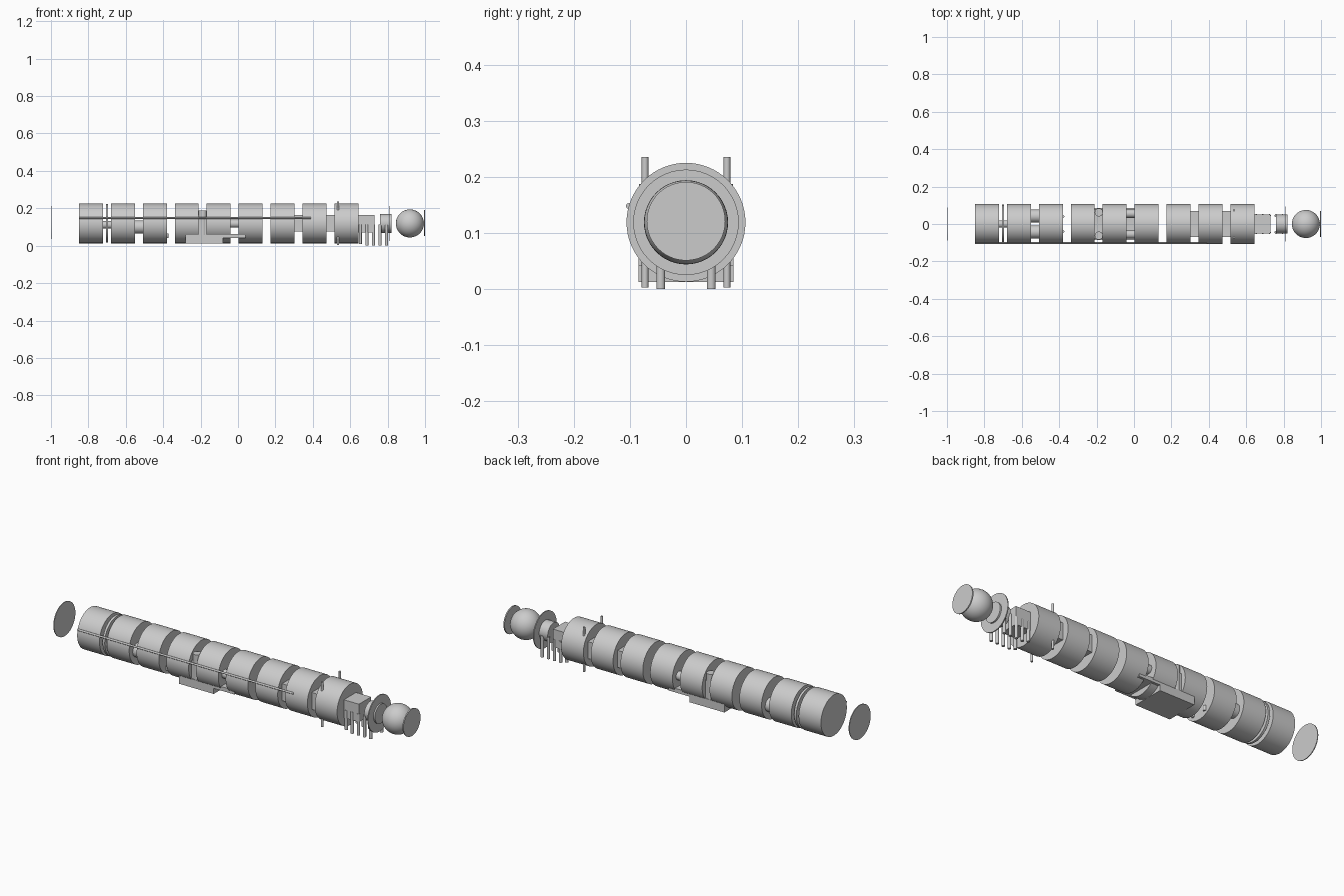
import bpy, math

if "Cube" in bpy.data.objects:
    bpy.data.objects.remove(bpy.data.objects["Cube"])

CZ = 0.119   # height of the long axis


def smooth(o):
    bpy.context.view_layer.objects.active = o
    o.select_set(True)
    bpy.ops.object.shade_smooth_by_angle(angle=math.radians(35))
    o.select_set(False)


def box(name, x, y, z):
    """Box from (min, max) ranges."""
    bpy.ops.mesh.primitive_cube_add(size=1, location=[(a + b) / 2 for a, b in (x, y, z)])
    o = bpy.context.object
    o.name = name
    o.scale = [b - a for a, b in (x, y, z)]
    return o


def rod_x(name, x0, x1, r, y=0, z=CZ, sides=32):
    """Cylinder along x."""
    bpy.ops.mesh.primitive_cylinder_add(vertices=sides, radius=r, depth=x1 - x0,
        location=((x0 + x1) / 2, y, z), rotation=(0, math.pi / 2, 0))
    o = bpy.context.object
    o.name = name
    smooth(o)
    return o


def rod_z(name, x, y, r, z0, z1, sides=16):
    """Cylinder along z."""
    bpy.ops.mesh.primitive_cylinder_add(vertices=sides, radius=r, depth=z1 - z0,
        location=(x, y, (z0 + z1) / 2))
    o = bpy.context.object
    o.name = name
    smooth(o)
    return o


# Nine hull sections
for i in range(9):
    x = -0.85 + i * 0.1707
    rod_x(f"hull_section_{i + 1}", x, x + 0.128, 0.106, sides=64)

# End caps, bulkhead and collar
rod_x("rear_cap", -1.0, -0.996, 0.088, z=0.124, sides=48)
rod_x("front_window", 0.994, 1.0, 0.07, z=0.121, sides=48)
rod_x("front_flange", 0.809, 0.814, 0.094, sides=48)
rod_x("rear_bulkhead", -0.706, -0.694, 0.103, sides=48)
rod_x("drive_shaft", -0.73, -0.67, 0.02, z=0.112)

# Nose sphere and sensor head
bpy.ops.mesh.primitive_uv_sphere_add(segments=48, ring_count=24, radius=0.075,
                                     location=(0.919, 0, CZ))
nose = bpy.context.object
nose.name = "nose_sphere"
nose.rotation_euler = (0, math.pi / 2, 0)
smooth(nose)
rod_x("sensor_head", 0.76, 0.822, 0.05, sides=48)

# Internal equipment showing in the gaps
box("forward_electronics", (0.62, 0.73), (-0.05, 0.05), (0.07, 0.163))
box("mid_electronics", (0.29, 0.53), (-0.07, 0.07), (0.075, 0.163))
box("central_core", (-0.22, -0.16), (-0.08, 0.08), (0.05, 0.15))
for s in (-1, 1):
    side = "left" if s > 0 else "right"
    rod_z(f"tank_{side}", -0.188, s * 0.062, 0.022, 0.045, 0.187, 24)
    rod_x(f"battery_{side}", -0.56, -0.49, 0.035, s * 0.042, 0.1)
    rod_x(f"valve_{side}", -0.05, 0.01, 0.022, s * 0.055, 0.118)
    rod_z(f"lower_stud_{side}", -0.38, s * 0.04, 0.008, 0.04, 0.065)
    # Vertical masts through the front section
    rod_z(f"mast_{side}", 0.535, s * 0.073, 0.006, 0.003, 0.235)
    # Row of pegs under the nose electronics
    for k in range(5):
        rod_z(f"peg_{side}_{k + 1}", 0.654 + k * 0.035, s * 0.045, 0.008,
              0.0 if k > 0 else 0.01, 0.112)

# Keel ballast and step plate
box("keel_ballast", (-0.28, -0.08), (-0.085, 0.085), (0.013, 0.057))
box("keel_plate", (-0.08, 0.04), (-0.085, 0.085), (0.042, 0.063))

# Cable conduit along the front side
rod_x("side_conduit", -0.85, 0.39, 0.005, -0.102, 0.148, 12)
